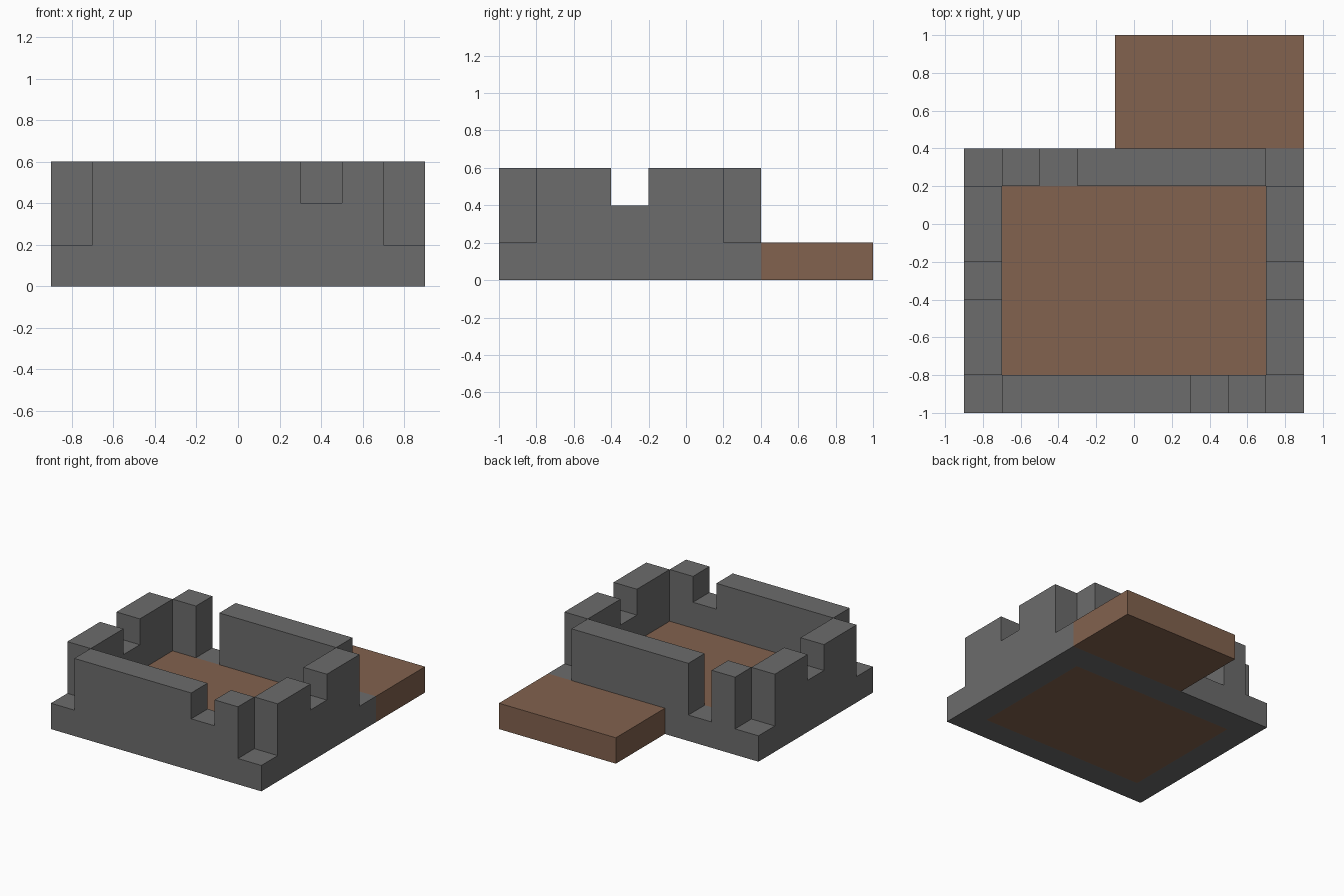
import bpy
import bmesh
from mathutils import Matrix, Vector

cube = bpy.data.objects.get("Cube")
if cube:
    bpy.data.objects.remove(cube, do_unlink=True)


def make_material(name, rgb):
    mat = bpy.data.materials.new(name)
    mat.use_nodes = True
    color = (*rgb, 1.0)
    mat.diffuse_color = color
    mat.node_tree.nodes["Principled BSDF"].inputs["Base Color"].default_value = color
    return mat


STONE = make_material("grey stone", (0.15, 0.15, 0.15))
WOOD = make_material("brown wood", (0.223, 0.122, 0.077))

THICK = 0.2    # wall thickness, also the base height
TOP = 0.6      # top of the walls
SILL = 0.4     # bottom of the wall notches
X = 0.9        # half width of the base
FRONT, BACK = -1.0, 0.4


def finish(bm, name, *materials):
    bmesh.ops.recalc_face_normals(bm, faces=bm.faces)
    mesh = bpy.data.meshes.new(name)
    bm.to_mesh(mesh)
    bm.free()
    for mat in materials:
        mesh.materials.append(mat)
    obj = bpy.data.objects.new(name, mesh)
    bpy.context.scene.collection.objects.link(obj)
    return obj


def box(lo, hi):
    lo, hi = Vector(lo), Vector(hi)
    bm = bmesh.new()
    bmesh.ops.create_cube(bm, size=1, matrix=Matrix.Translation((lo + hi) / 2)
                          @ Matrix.Diagonal((*(hi - lo), 1)))
    return bm


def wall(name, start, end, depth, along="x", notch=None):
    """Extrude a wall outline, with an optional notch, through its thickness."""
    outline = [(start, THICK), (end, THICK), (end, TOP)]
    if notch:
        a, b = notch
        outline += [(b, TOP), (b, SILL), (a, SILL), (a, TOP)]
    outline.append((start, TOP))
    bm = bmesh.new()
    if along == "x":
        points = [(u, depth, z) for u, z in outline]
        shift = (0, THICK, 0)
    else:
        points = [(depth, u, z) for u, z in outline]
        shift = (THICK, 0, 0)
    face = bm.faces.new([bm.verts.new(p) for p in points])
    extruded = bmesh.ops.extrude_face_region(bm, geom=[face], use_keep_orig=True)
    verts = [g for g in extruded["geom"] if isinstance(g, bmesh.types.BMVert)]
    bmesh.ops.translate(bm, verts=verts, vec=shift)
    return finish(bm, name, STONE)


# Base slab, cut along the inner wall lines so its middle is the wooden floor
inner_x = X - THICK
inner_front, inner_back = FRONT + THICK, BACK - THICK
bm = box((-X, FRONT, 0), (X, BACK, THICK))
cuts = [((s * inner_x, 0, 0), (1, 0, 0)) for s in (-1, 1)]
cuts += [((0, y, 0), (0, 1, 0)) for y in (inner_front, inner_back)]
for point, normal in cuts:
    bmesh.ops.bisect_plane(bm, geom=bm.verts[:] + bm.edges[:] + bm.faces[:],
                           plane_co=point, plane_no=normal)
for face in bm.faces:
    c = face.calc_center_median()
    inside = abs(c.x) < inner_x and inner_front < c.y < inner_back
    face.material_index = int(inside)
finish(bm, "base_and_floor", STONE, WOOD)

# Wooden platform behind the back wall
finish(box((-0.1, BACK, 0), (X, 1.0, THICK)), "back_platform", WOOD)

# Front wall and matching side walls, each with one notch
wall("front_wall", -inner_x, inner_x, FRONT, notch=(0.3, 0.5))
for name, x in (("right_wall", -X), ("left_wall", inner_x)):
    wall(name, inner_front, inner_back, x, along="y", notch=(-0.4, -0.2))

# Back wall, split by the doorway
wall("back_wall_post", -inner_x, -0.5, inner_back)
wall("back_wall", -0.3, inner_x, inner_back)
